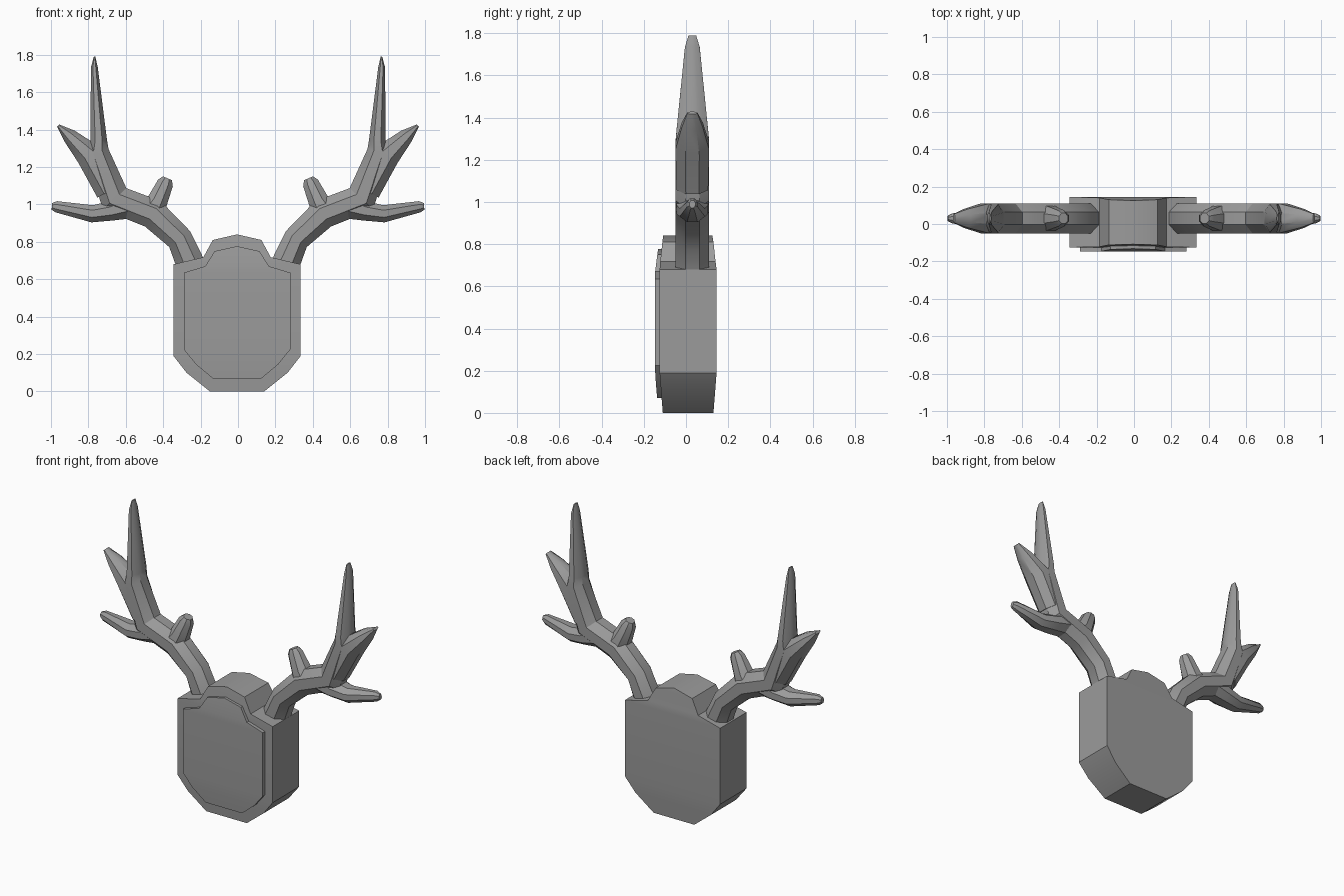
import bpy
import bmesh
import math
from mathutils import Vector

cube = bpy.data.objects.get("Cube")
if cube:
    bpy.data.objects.remove(cube, do_unlink=True)

GREY = (0.33, 0.33, 0.33, 1.0)
grey = bpy.data.materials.new("plain grey")
grey.use_nodes = True
grey.diffuse_color = GREY
grey.node_tree.nodes["Principled BSDF"].inputs["Base Color"].default_value = GREY


def finish(bm, name):
    bmesh.ops.recalc_face_normals(bm, faces=bm.faces)
    mesh = bpy.data.meshes.new(name)
    bm.to_mesh(mesh)
    bm.free()
    mesh.materials.append(grey)
    obj = bpy.data.objects.new(name, mesh)
    bpy.context.collection.objects.link(obj)
    bpy.ops.object.select_all(action="DESELECT")
    obj.select_set(True)
    bpy.context.view_layer.objects.active = obj
    bpy.ops.object.shade_smooth_by_angle(angle=math.radians(32))
    return obj


def shield(name, rows, shift=-0.005):
    """Symmetric slab from rows of (half width, z, front y, back y), bottom to top."""
    bm = bmesh.new()
    rings = [[bm.verts.new((s * w + shift, y, z)) for s, y in ((-1, f), (1, f), (1, b), (-1, b))]
             for w, z, f, b in rows]
    for low, high in zip(rings, rings[1:]):
        for i in range(4):
            j = (i + 1) % 4
            bm.faces.new((low[i], low[j], high[j], high[i]))
    bm.faces.new(rings[0])
    bm.faces.new(rings[-1])
    # the top row has no width, so its ends merge into a ridge
    bmesh.ops.remove_doubles(bm, verts=bm.verts, dist=0.0001)
    return finish(bm, name)


def branch(name, stations, side, y=0.03):
    """Octagonal tapering limb through (x, z, radius in plane, radius in depth)."""
    bm = bmesh.new()
    points = [Vector((side * s[0], y, s[1])) for s in stations]
    rings = []
    for i, (p, s) in enumerate(zip(points, stations)):
        along = (points[min(i + 1, len(points) - 1)] - points[max(i - 1, 0)]).normalized()
        across = along.cross(Vector((0, 1, 0)))
        ring = []
        for k in range(8):
            a = math.radians(22.5 + 45 * k)
            scale = 1 / math.cos(math.radians(22.5))
            offset = across * s[2] * math.cos(a) + Vector((0, s[3] * math.sin(a), 0))
            ring.append(bm.verts.new(p + offset * scale))
        rings.append(ring)
    for low, high in zip(rings, rings[1:]):
        for k in range(8):
            j = (k + 1) % 8
            bm.faces.new((low[k], low[j], high[j], high[k]))
    bm.faces.new(rings[0])
    bm.faces.new(rings[-1])
    return finish(bm, name)


# Wall plaque and its raised front panel
shield("plaque", [
    (0.145, 0.0, -0.11, 0.13), (0.27, 0.10, -0.118, 0.138), (0.34, 0.19, -0.125, 0.145),
    (0.34, 0.68, -0.125, 0.145), (0.18, 0.718, -0.122, 0.14), (0.13, 0.81, -0.112, 0.13),
    (0.0, 0.84, -0.108, 0.125)])
shield("front_panel", [
    (0.13, 0.07, -0.137, -0.09), (0.22, 0.145, -0.143, -0.09), (0.285, 0.225, -0.148, -0.09),
    (0.285, 0.635, -0.148, -0.09), (0.17, 0.67, -0.146, -0.09), (0.12, 0.75, -0.136, -0.09),
    (0.0, 0.777, -0.132, -0.09)])

# Limbs of one antler
limbs = {
    "main_beam": [
        (0.235, 0.64, 0.075, 0.08), (0.262, 0.70, 0.075, 0.08), (0.312, 0.815, 0.07, 0.08),
        (0.455, 0.95, 0.08, 0.08), (0.66, 1.03, 0.085, 0.08), (0.75, 1.28, 0.06, 0.08),
        (0.745, 1.34, 0.045, 0.075), (0.768, 1.735, 0.018, 0.035), (0.767, 1.79, 0.004, 0.018)],
    "outer_tine": [
        (0.69, 1.07, 0.07, 0.075), (0.795, 1.265, 0.072, 0.08),
        (0.90, 1.365, 0.04, 0.05), (0.962, 1.422, 0.008, 0.024)],
    "lower_tine": [
        (0.57, 1.0, 0.075, 0.078), (0.68, 0.965, 0.052, 0.075), (0.78, 0.95, 0.046, 0.06),
        (0.972, 0.988, 0.03, 0.026), (0.995, 0.99, 0.018, 0.014)],
    "brow_tine": [
        (0.47, 0.95, 0.08, 0.075), (0.43, 1.02, 0.055, 0.06),
        (0.388, 1.115, 0.043, 0.042), (0.377, 1.14, 0.026, 0.028)],
}
for side, label in ((1, "left"), (-1, "right")):
    for part, stations in limbs.items():
        branch(f"{label}_{part}", stations, side)
